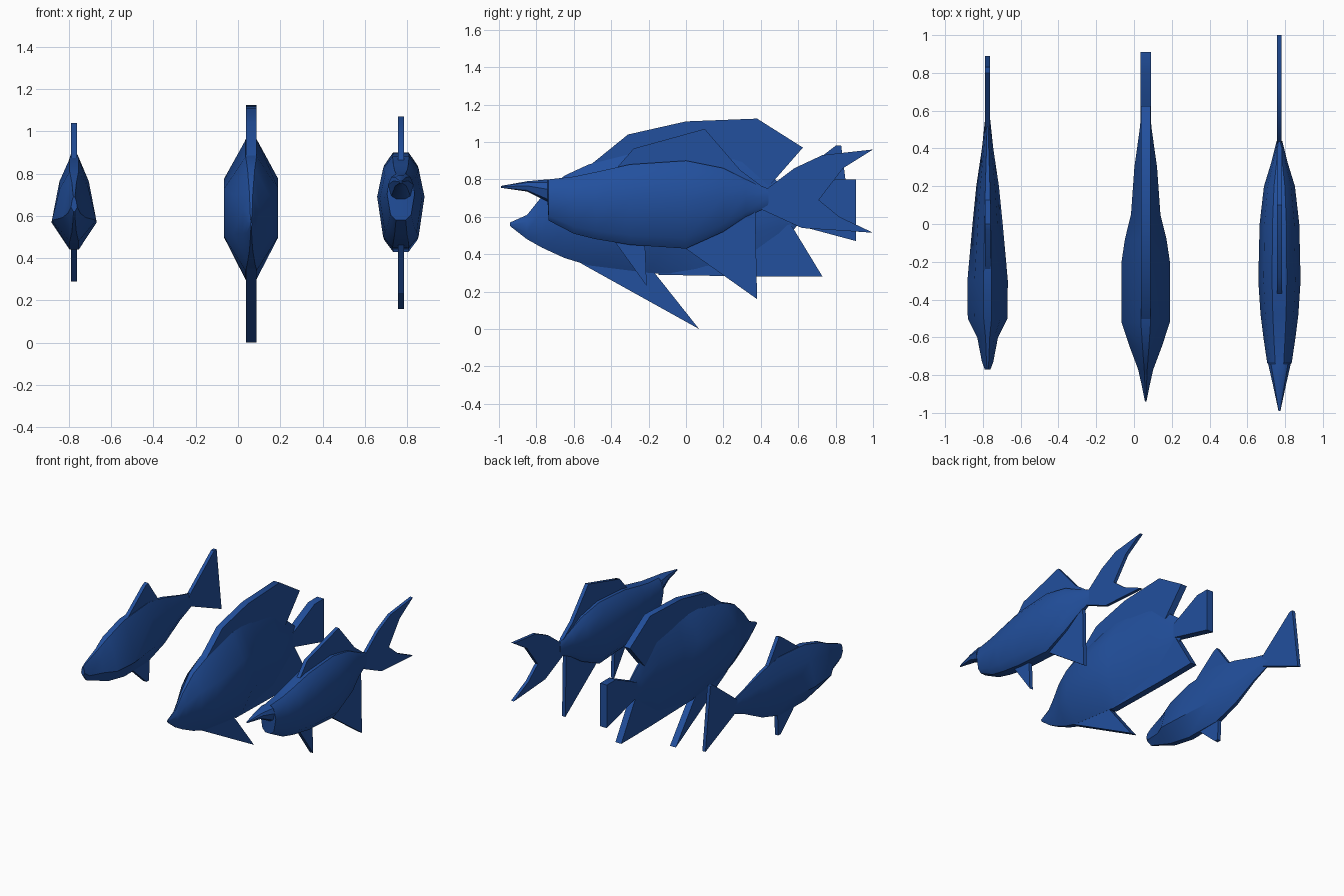
import bpy, bmesh, math

if "Cube" in bpy.data.objects:
    bpy.data.objects.remove(bpy.data.objects["Cube"])

blue = bpy.data.materials.new("blue")
blue.diffuse_color = (0.016, 0.08, 0.34, 1)
blue.use_nodes = True
blue.node_tree.nodes["Principled BSDF"].inputs["Base Color"].default_value = blue.diffuse_color


def finish(bm, name, smooth=35):
    bmesh.ops.recalc_face_normals(bm, faces=bm.faces)
    me = bpy.data.meshes.new(name)
    bm.to_mesh(me)
    bm.free()
    ob = bpy.data.objects.new(name, me)
    bpy.context.collection.objects.link(ob)
    me.materials.append(blue)
    bpy.ops.object.select_all(action='DESELECT')
    ob.select_set(True)
    bpy.context.view_layer.objects.active = ob
    bpy.ops.object.shade_smooth_by_angle(angle=math.radians(smooth))
    return ob


def body(name, x, profile, sections):
    """Loft mirrored half-profile (width, height) along y; sections = (y, top, bottom, half width)."""
    bm = bmesh.new()
    ring = profile + [(-w, h) for w, h in reversed(profile)]
    rings = [[bm.verts.new((x + w * hw, y, bot + h * (top - bot))) for w, h in ring]
             for y, top, bot, hw in sections]
    n = len(ring)
    for a, b in zip(rings, rings[1:]):
        for i in range(n):
            bm.faces.new((a[i], a[(i + 1) % n], b[(i + 1) % n], b[i]))
    bm.faces.new(rings[0])
    bm.faces.new(rings[-1])
    return finish(bm, name)


def fin(name, x, t, outline):
    """Thin plate from a (y, z) outline, half thickness t."""
    bm = bmesh.new()
    f = bm.faces.new([bm.verts.new((x - t, y, z)) for y, z in outline])
    r = bmesh.ops.extrude_face_region(bm, geom=[f])
    for v in r['geom']:
        if isinstance(v, bmesh.types.BMVert):
            v.co.x += 2 * t
    return finish(bm, name)


# Small fish
xa = -0.775
body("small_fish_body", xa, [(.2, 0), (1, .3), (.65, .75), (.2, 1)], [
    (-.77, .69, .62, .015), (-.73, .71, .57, .03), (-.6, .76, .52, .055),
    (-.5, .81, .48, .105), (-.3, .87, .44, .107), (0, .89, .44, .08),
    (.2, .85, .50, .06), (.4, .79, .60, .03), (.56, .75, .66, .013)])
fin("small_fish_dorsal", xa, .014, [(-.27, .85), (-.03, 1.03), (.0, 1.04), (.13, .86), (0, .8)])
fin("small_fish_pelvic", xa, .014, [(-.22, .47), (-.02, .29), (.01, .29), (.02, .48)])
fin("small_fish_tail", xa, .013, [(.5, .67), (.5, .75), (.8, .98), (.83, .98), (.89, .5)])

# Large fish
xb = 0.062
body("large_fish_body", xb, [(.2, 0), (1, .3), (1, .72), (.2, 1)], [
    (-.94, .57, .55, .004), (-.85, .61, .48, .022), (-.77, .71, .435, .04),
    (-.65, .82, .38, .085), (-.52, .88, .34, .128), (-.2, .96, .30, .128),
    (-.08, .97, .29, .11), (.05, .97, .29, .078), (.3, .94, .32, .06),
    (.5, .78, .44, .032), (.6, .70, .56, .022)])
fin("large_fish_dorsal", xb, .025, [(-.52, .87), (-.31, 1.04), (0, 1.11), (.38, 1.125),
                                    (.625, .97), (.45, .77), (.2, .8)])
fin("large_fish_anal", xb, .025, [(-.15, .29), (.38, .28), (.73, .28), (.56, .56), (.3, .5)])
fin("large_fish_pelvic", xb, .025, [(-.56, .35), (.07, 0), (-.16, .29), (-.3, .4)])
fin("large_fish_tail", xb, .028, [(.5, .58), (.5, .66), (.8, .8), (.91, .8), (.91, .47)])

# Long fish with open beak
xc = 0.77
body("long_fish_body", xc, [(.35, 0), (.75, .12), (1, .56), (.75, .87), (.35, 1)], [
    (-.99, .765, .755, .005), (-.85, .79, .735, .035), (-.74, .80, .68, .06),
    (-.735, .80, .58, .065), (-.6, .815, .51, .085), (-.48, .84, .48, .1),
    (-.3, .88, .45, .112), (0, .90, .43, .105), (.2, .86, .52, .082),
    (.32, .80, .60, .045), (.44, .75, .65, .015)])
fin("long_fish_dorsal", xc, .014, [(-.38, .85), (-.28, .965), (.1, 1.07), (.29, .85), (.41, .76), (.1, .8)])
fin("long_fish_anal", xc, .014, [(-.03, .45), (.38, .16), (.37, .65), (.2, .6)])
fin("long_fish_pelvic", xc, .014, [(-.39, .48), (-.21, .23), (-.22, .47)])
fin("long_fish_tail", xc, .012, [(.38, .65), (.42, .74), (.58, .86), (.73, .93), (1, .96), (.84, .86),
                                 (.71, .69), (.82, .6), (1, .515), (.62, .54)])
